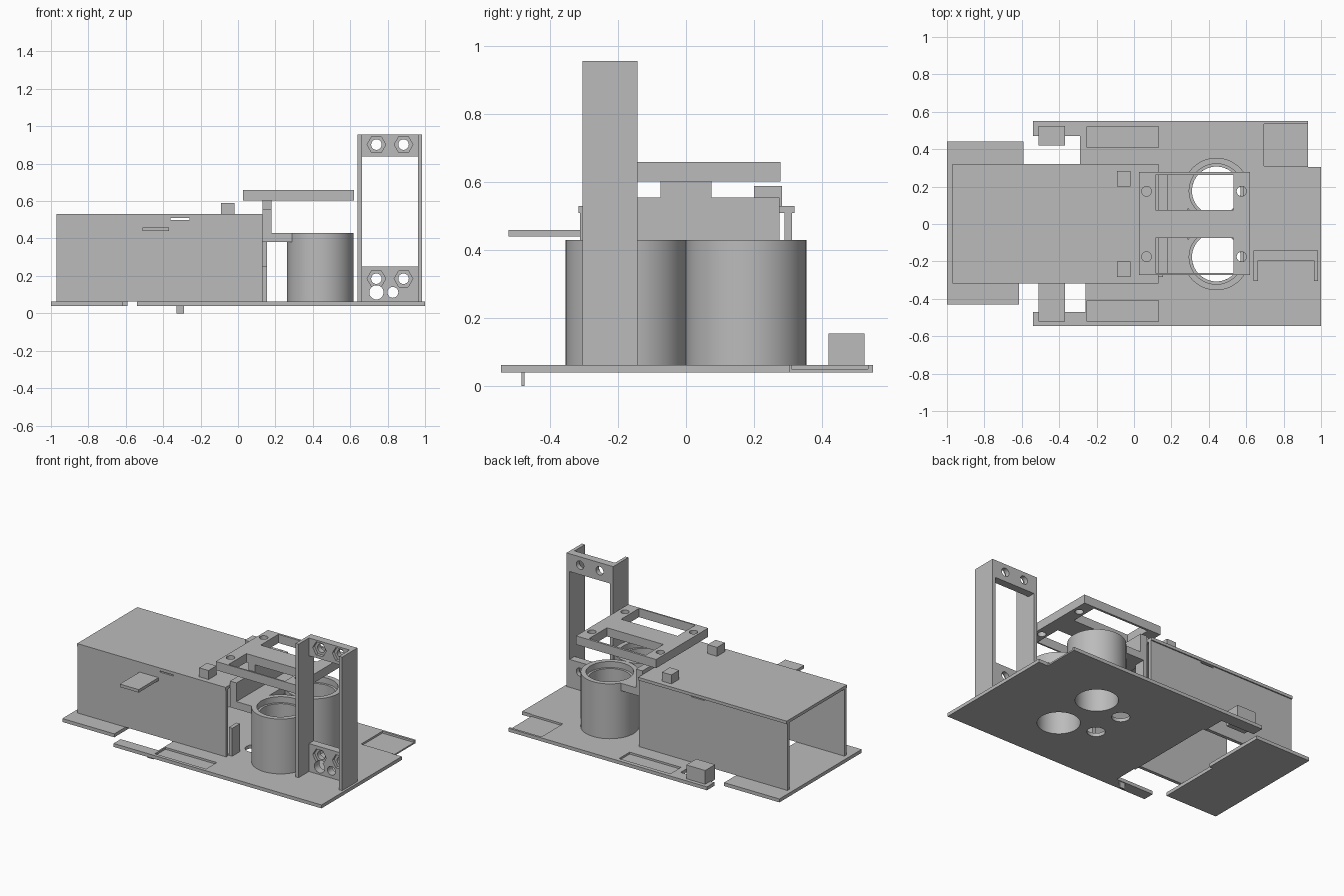
import bpy, bmesh, math
from mathutils import Matrix, Vector

cube = bpy.data.objects.get("Cube")
if cube:
    bpy.data.objects.remove(cube, do_unlink=True)

GREY = bpy.data.materials.new("matte grey")
GREY.use_nodes = True
GREY.diffuse_color = (0.5, 0.5, 0.5, 1)
GREY.node_tree.nodes["Principled BSDF"].inputs["Base Color"].default_value = (0.5, 0.5, 0.5, 1)


def finish(name, bm):
    bmesh.ops.recalc_face_normals(bm, faces=bm.faces)
    mesh = bpy.data.meshes.new(name)
    bm.to_mesh(mesh)
    bm.free()
    mesh.materials.append(GREY)
    ob = bpy.data.objects.new(name, mesh)
    bpy.context.collection.objects.link(ob)
    return ob


def box(name, xs, ys, zs):
    bm = bmesh.new()
    bmesh.ops.create_cube(bm, size=1)
    for v in bm.verts:
        v.co = [sum(r) / 2 + c * (r[1] - r[0]) for c, r in zip(v.co, (xs, ys, zs))]
    return finish(name, bm)


def prism(name, outline, zs):
    bm = bmesh.new()
    face = bm.faces.new([bm.verts.new((x, y, zs[0])) for x, y in outline])
    ext = bmesh.ops.extrude_face_region(bm, geom=[face])
    for v in ext["geom"]:
        if isinstance(v, bmesh.types.BMVert):
            v.co.z = zs[1]
    return finish(name, bm)


def rod(name, centre, radius, length, axis="Z", sides=48):
    bm = bmesh.new()
    turn = Matrix.Rotation(math.pi / 2, 4, "X") if axis == "Y" else Matrix()
    if sides == 6:
        turn = turn @ Matrix.Rotation(math.radians(0), 4, "Z")
    bmesh.ops.create_cone(bm, cap_ends=True, segments=sides, radius1=radius, radius2=radius,
                          depth=length, matrix=Matrix.Translation(Vector(centre)) @ turn)
    # hexagons stand with a point to each side
    if sides == 6:
        spin = Matrix.Rotation(math.pi / 6, 3, axis)
        bmesh.ops.rotate(bm, verts=bm.verts, cent=centre, matrix=spin)
    return finish(name, bm)


def lathe(name, profile, centre):
    bm = bmesh.new()
    verts = [bm.verts.new((centre[0] + r, centre[1], z)) for r, z in profile]
    edges = [bm.edges.new((a, b)) for a, b in zip(verts, verts[1:] + verts[:1])]
    bmesh.ops.spin(bm, geom=verts + edges, cent=(*centre, 0), axis=(0, 0, 1),
                   angle=2 * math.pi, steps=64, use_duplicate=False)
    bmesh.ops.remove_doubles(bm, verts=bm.verts, dist=0.0005)
    return finish(name, bm)


def cut(ob, cutters):
    for c in cutters:
        mod = ob.modifiers.new("cut", "BOOLEAN")
        mod.operation, mod.solver, mod.object = "DIFFERENCE", "EXACT", c
    bpy.context.view_layer.update()
    ev = ob.evaluated_get(bpy.context.evaluated_depsgraph_get())
    mesh = bpy.data.meshes.new_from_object(ev)
    ob.modifiers.clear()
    ob.data = mesh
    for c in cutters:
        bpy.data.objects.remove(c, do_unlink=True)


def smooth(ob):
    bpy.ops.object.select_all(action="DESELECT")
    ob.select_set(True)
    bpy.context.view_layer.objects.active = ob
    bpy.ops.object.shade_smooth_by_angle(angle=math.radians(30))


FLOOR, DECK = 0.04, 0.063

# Base plate with arms, pockets and holes
base = prism("base_plate", [
    (1, -.545), (1, .305), (.93, .305), (.93, .55), (-.54, .55), (-.54, .47),
    (-.29, .47), (-.29, .32), (-.27, .32), (-.27, -.31), (-.26, -.31),
    (-.26, -.47), (-.54, -.47), (-.54, -.545)], (FLOOR, DECK))
holes = [box("corner_pocket", (.695, .95), (.31, .535), (.05, .1))]
for s in (-1, 1):
    holes += [box("side_pocket", (-.25, .13), sorted((s * .41, s * .522)), (.05, .1)),
              rod("tube_opening", (.44, s * .177, .05), .13, .2),
              rod("cable_opening", (.2, s * .115, .05), .055, .2)]
cut(base, holes)
smooth(base)

# Separate tail plate
prism("tail_plate", [(-1, -.43), (-.615, -.43), (-.615, 0), (-.59, 0),
                     (-.59, .44), (-1, .44)], (FLOOR, DECK))

# Open-ended case: two walls with a slot near the top, and a lid
for side, s in (("right", -1), ("left", 1)):
    wall = box(side + "_case_wall", (-.97, .13), sorted((s * .29, s * .312)), (DECK, .51))
    cut(wall, [box("slot", (-.36, -.26), sorted((s * .25, s * .35)), (.5, .6))])
    box(side + "_lid_block", (-.09, -.02), sorted((s * .2, s * .283)), (.53, .59))
box("case_lid", (-.97, .13), (-.317, .32), (.51, .53))
box("wall_shelf", (-.51, -.37), (-.522, -.31), (.44, .46))

# Small fittings around the plate
box("rear_block", (-.51, -.37), (.42, .525), (.055, .155))
box("lower_pin", (-.33, -.29), (-.484, -.476), (0, FLOOR))
box("front_stop", (.13, .155), (-.283, -.2), (DECK, .25))
box("rear_stop", (.13, .155), (.2, .275), (DECK, .38))

# Twin tubes with a stepped bore
for side, s in (("right", -1), ("left", 1)):
    smooth(lathe(side + "_tube", [(.177, DECK), (.177, .43), (.145, .43), (.145, .39),
                                  (.13, .39), (.13, DECK)], (.44, s * .177)))

# Bracket holding the upper frame
box("bracket_shelf", (.13, .29), (-.27, .275), (.38, .43))
box("bracket_panel", (.13, .178), (-.27, .275), (.43, .555))
box("bracket_neck", (.13, .178), (-.075, .075), (.555, .605))

# Upper frame with two windows and four screw holes
frame = box("upper_frame", (.027, .62), (-.273, .278), (.602, .66))
cutters = []
for s in (-1, 1):
    cutters.append(box("window", (.115, .533), sorted((s * .075, s * .263)), (.5, .8)))
    cutters += [rod("screw_hole", (x, s * .175, .63), .026, .2, sides=32) for x in (.067, .575)]
cut(frame, cutters)
smooth(frame)

# Upright mount: channel flanges and a drilled web
for side, xs in (("inner", (.64, .662)), ("outer", (.962, .985))):
    box(side + "_flange", xs, (-.305, -.143), (DECK, .957))
WEB = (-.195, -.143)
top = box("mount_top_web", (.662, .962), WEB, (.838, .957))
bottom = box("mount_bottom_web", (.662, .962), WEB, (DECK, .25))
for web, z in ((top, .902), (bottom, .185)):
    cutters = []
    for x in (.74, .885):
        cutters += [rod("bolt_hole", (x, -.17, z), .028, .2, "Y", 32),
                    rod("nut_recess", (x, -.2, z), .05, .05, "Y", 6)]
    if web is bottom:
        cutters += [rod("wire_hole", (.74, -.17, .112), .038, .2, "Y", 32),
                    rod("wire_hole", (.828, -.17, .112), .029, .2, "Y", 32)]
    cut(web, cutters)
    smooth(web)
